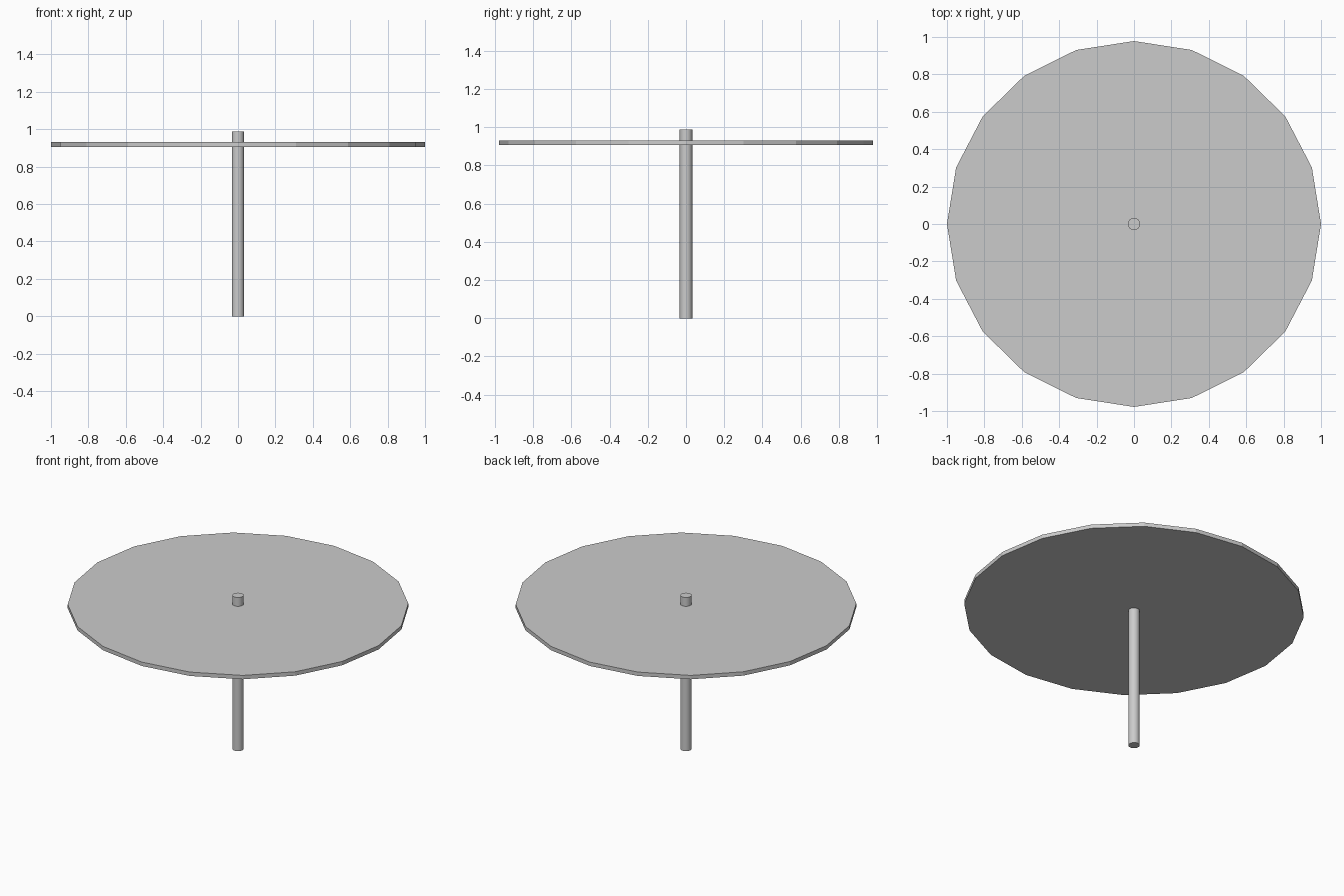
import bpy
import math

if "Cube" in bpy.data.objects:
    bpy.data.objects.remove(bpy.data.objects["Cube"])


def cylinder(name, sides, radius_x, radius_y, z_low, z_high):
    """Upright cylinder with its first corner on the x axis."""
    bpy.ops.mesh.primitive_cylinder_add(
        vertices=sides, radius=1, depth=1,
        location=(0, 0, (z_low + z_high) / 2))
    obj = bpy.context.object
    obj.name = name
    obj.scale = (radius_x, radius_y, z_high - z_low)
    bpy.ops.object.transform_apply(location=False, rotation=False, scale=True)
    return obj


# Thin twenty-sided disc, slightly narrower front to back
cylinder("disc", 20, 1.0, 0.978, 0.906, 0.931)

# Central post that pokes through the disc
cylinder("post", 20, 0.033, 0.033, 0.0, 0.988)
bpy.ops.object.shade_smooth_by_angle(angle=math.radians(30))
